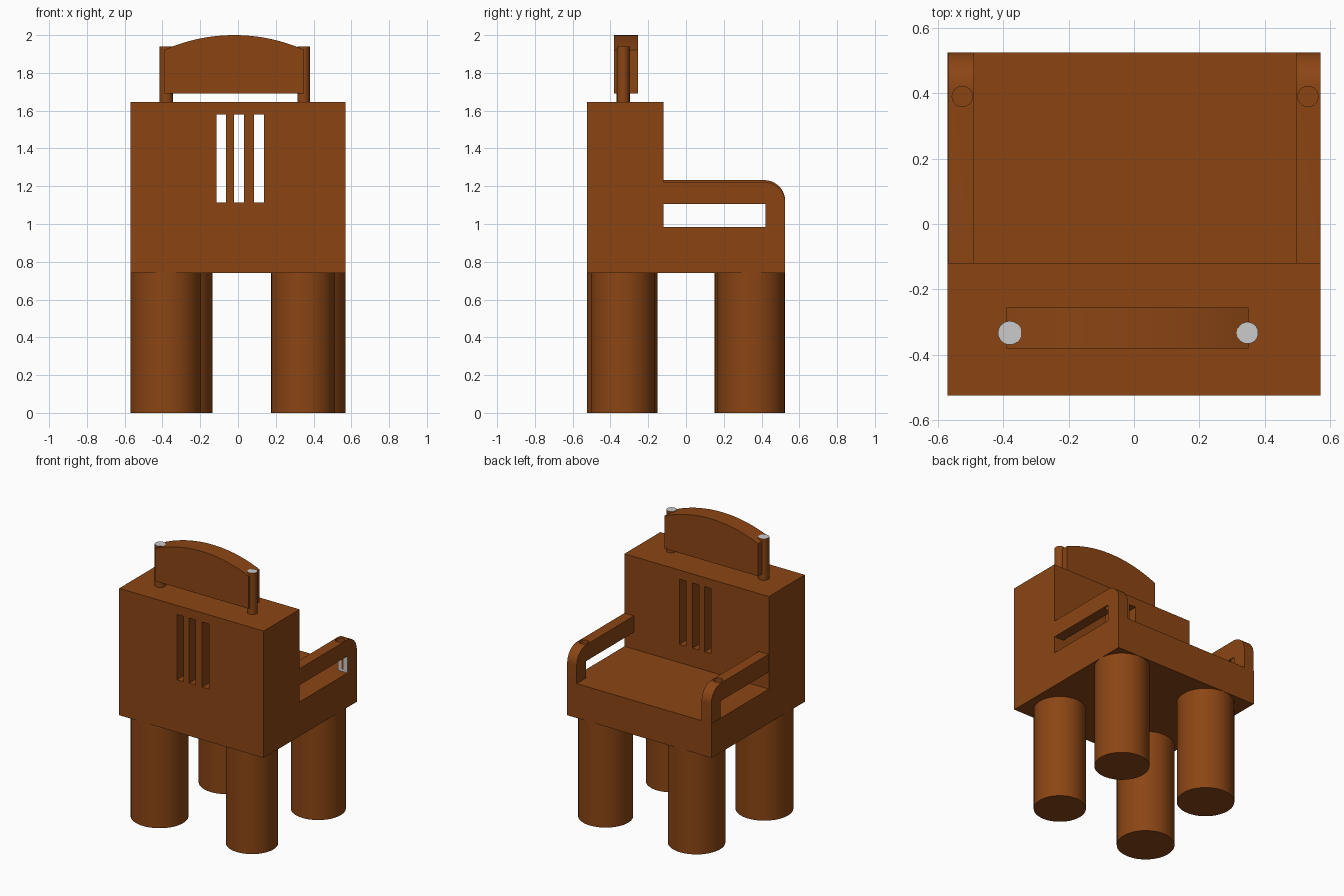
import bpy, bmesh, math

if "Cube" in bpy.data.objects:
    bpy.data.objects.remove(bpy.data.objects["Cube"])

brown = bpy.data.materials.new("brown_wood")
brown.diffuse_color = (0.258, 0.06, 0.007, 1)
brown.use_nodes = True
brown.node_tree.nodes["Principled BSDF"].inputs["Base Color"].default_value = brown.diffuse_color
grey = bpy.data.materials.new("bare_grey")
grey.diffuse_color = (0.6, 0.6, 0.6, 1)
grey.use_nodes = True
grey.node_tree.nodes["Principled BSDF"].inputs["Base Color"].default_value = grey.diffuse_color


def finish(name, bm, grey_test=None):
    """Turn a bmesh into a brown object; faces passing grey_test turn grey."""
    bmesh.ops.recalc_face_normals(bm, faces=bm.faces)
    bm.normal_update()
    for f in bm.faces:
        f.material_index = 1 if grey_test and grey_test(f) else 0
    me = bpy.data.meshes.new(name)
    bm.to_mesh(me)
    bm.free()
    me.materials.append(brown)
    if grey_test:
        me.materials.append(grey)
    ob = bpy.data.objects.new(name, me)
    bpy.context.collection.objects.link(ob)
    return ob


def select(ob):
    bpy.ops.object.select_all(action='DESELECT')
    ob.select_set(True)
    bpy.context.view_layer.objects.active = ob


def smooth(ob):
    select(ob)
    bpy.ops.object.shade_smooth_by_angle(angle=math.radians(30))


def extrude(name, points, offset, grey_test=None):
    """Close the outline into a face and sweep it along offset."""
    bm = bmesh.new()
    face = bm.faces.new([bm.verts.new(p) for p in points])
    ext = bmesh.ops.extrude_face_region(bm, geom=[face])["geom"]
    moved = [v for v in ext if isinstance(v, bmesh.types.BMVert)]
    bmesh.ops.translate(bm, vec=offset, verts=moved)
    return finish(name, bm, grey_test)


def cylinder(name, x, y, r, z0, z1, grey_test=None):
    bm = bmesh.new()
    bmesh.ops.create_cone(bm, cap_ends=True, segments=64,
                          radius1=r, radius2=r, depth=z1 - z0)
    bmesh.ops.translate(bm, vec=(x, y, (z0 + z1) / 2), verts=bm.verts)
    ob = finish(name, bm, grey_test)
    smooth(ob)
    return ob


def cut(ob, cutter):
    cutter.hide_render = True
    mod = ob.modifiers.new("cut", 'BOOLEAN')
    mod.operation, mod.solver, mod.object = 'DIFFERENCE', 'EXACT', cutter
    select(ob)
    bpy.ops.object.modifier_apply(modifier=mod.name)
    bpy.data.objects.remove(cutter)


# Seat and thick back as one L profile
W = 0.57
profile = [(-0.525, 0.74), (0.525, 0.74), (0.525, 0.985),
           (-0.12, 0.985), (-0.12, 1.645), (-0.525, 1.645)]
body = extrude("seat_and_back", [(-W, y, z) for y, z in profile], (2 * W, 0, 0))

# Three slots through the back
for x0 in (-0.115, -0.02, 0.085):
    x1 = x0 + 0.052
    slot = [(x0, -0.6, 1.115), (x1, -0.6, 1.115), (x1, -0.6, 1.58), (x0, -0.6, 1.58)]
    cut(body, extrude("slot_cutter", slot, (0, 0.58, 0)))

# Legs, each slightly different in thickness
for name, x, y, r in (("front_left_leg", -0.382, -0.338, 0.187),
                      ("front_right_leg", 0.345, -0.335, 0.169),
                      ("back_left_leg", -0.32, 0.338, 0.186),
                      ("back_right_leg", 0.392, 0.345, 0.178)):
    cylinder(name, x, y, r, 0, 0.74)

# Armrests with a rounded end and a small round hole
R = 0.11
for name, x0, x1, top, hole_x in (("left_armrest", -0.567, -0.49, 1.232, -0.525),
                                  ("right_armrest", 0.495, 0.57, 1.222, 0.532)):
    outline = [(-0.12, 1.105), (-0.12, top)]
    for i in range(17):
        a = math.pi / 2 * (1 - i / 16)
        outline.append((0.525 - R + R * math.cos(a), top - R + R * math.sin(a)))
    outline += [(0.525, 0.985), (0.42, 0.985), (0.42, 1.105)]
    arm = extrude(name, [(x0, y, z) for y, z in outline], (x1 - x0, 0, 0),
                  lambda f: f.normal.y < -0.9 and f.calc_center_median().y > 0.3)
    cut(arm, cylinder("hole_cutter", hole_x, 0.39, 0.031, 1.0, 1.3))
    smooth(arm)

# Posts with bare tops
for name, x, r in (("left_post", -0.38, 0.036), ("right_post", 0.347, 0.033)):
    cylinder(name, x, -0.333, r, 1.64, 1.94, lambda f: f.normal.z > 0.9)

# Arched head panel
half, sag, cx = 0.37, 0.078, -0.02
big_r = (half ** 2 + sag ** 2) / (2 * sag)
arch = [(cx - half, -0.38, 1.69), (cx + half, -0.38, 1.69)]
for i in range(33):
    dx = half * (1 - i / 16)
    arch.append((cx + dx, -0.38, 2.0 - big_r + math.sqrt(big_r ** 2 - dx ** 2)))
smooth(extrude("head_panel", arch, (0, 0.125, 0)))
